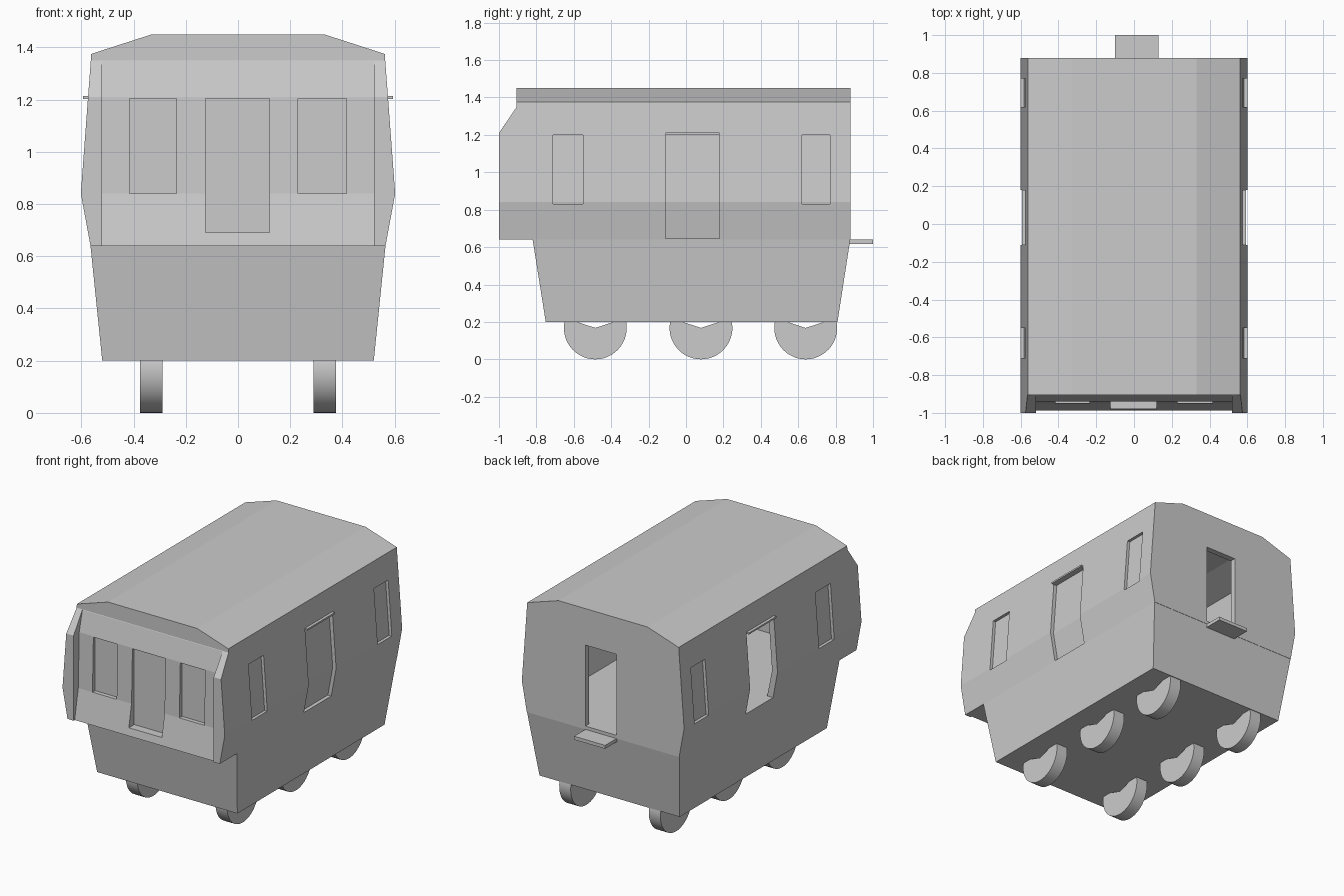
import bpy, bmesh, math
from mathutils import Vector

if "Cube" in bpy.data.objects:
    bpy.data.objects.remove(bpy.data.objects["Cube"])


def prism(name, pts, a, b, axis):
    """Extrude a closed 2D profile: axis 'y' takes (x, z), axis 'x' takes (y, z)."""
    bm = bmesh.new()
    put = (lambda p, t: (p[0], t, p[1])) if axis == 'y' else (lambda p, t: (t, p[0], p[1]))
    face = bm.faces.new([bm.verts.new(put(p, a)) for p in pts])
    ext = bmesh.ops.extrude_face_region(bm, geom=[face])
    move = Vector((0, b - a, 0)) if axis == 'y' else Vector((b - a, 0, 0))
    verts = [g for g in ext['geom'] if isinstance(g, bmesh.types.BMVert)]
    bmesh.ops.translate(bm, verts=verts, vec=move)
    return finish(name, bm)


def finish(name, bm):
    bmesh.ops.recalc_face_normals(bm, faces=bm.faces[:])
    me = bpy.data.meshes.new(name)
    bm.to_mesh(me)
    bm.free()
    ob = bpy.data.objects.new(name, me)
    bpy.context.collection.objects.link(ob)
    return ob


def box(name, x0, x1, y0, y1, z0, z1):
    return prism(name, [(x0, z0), (x1, z0), (x1, z1), (x0, z1)], y0, y1, 'y')


def cut(target, cutter):
    mod = target.modifiers.new('cut', 'BOOLEAN')
    mod.operation, mod.solver, mod.object = 'DIFFERENCE', 'EXACT', cutter
    bpy.context.view_layer.objects.active = target
    bpy.ops.object.modifier_apply(modifier=mod.name)
    bpy.data.objects.remove(cutter)


def wall(z):
    """Half width of the bulging side wall at height z."""
    if z < 0.84:
        return 0.565 + (z - 0.64) / 0.2 * 0.037
    return 0.602 - (z - 0.84) / 0.535 * 0.04


def mirrored(half):
    return half + [(-x, z) for x, z in reversed(half)]


def side_cut(target, side, y0, y1, z0, z1, depth):
    """Opening or recess that follows the slope of the side wall."""
    zs = [z0] + ([0.84] if z0 < 0.84 < z1 else []) + [z1]
    pts = [(side * (wall(z) - depth), z) for z in zs]
    pts += [(side * 0.8, z1), (side * 0.8, z0)]
    cut(target, prism('cutter', pts, y0, y1, 'y'))


# Upper body with its roof
body = prism('upper_body', mirrored(
    [(0.565, 0.64), (0.602, 0.84), (0.562, 1.375), (0.33, 1.45)]), -1.0, 0.88, 'y')

# Sloped front top, then recessed front panel between the side walls
cut(body, prism('cutter', [(-1.0, 1.21), (-0.905, 1.35), (-0.905, 1.6), (-1.2, 1.6), (-1.2, 1.21)],
                -0.8, 0.8, 'x'))
cut(body, prism('cutter', [(-0.906, 1.35), (-0.94, 1.21), (-0.95, 0.84), (-0.99, 0.63),
                           (-1.2, 0.63), (-1.2, 1.35)], -0.52, 0.52, 'x'))

# Hollow interior
cut(body, prism('cutter', mirrored(
    [(0.525, 0.66), (0.562, 0.84), (0.525, 1.35), (0.32, 1.415)]), -0.86, 0.84, 'y'))

# Front windows and front door recesses
for x0, x1, z0 in ((-0.415, -0.235, 0.84), (-0.125, 0.12, 0.69), (0.23, 0.415, 0.84)):
    cut(body, box('cutter', x0, x1, -1.2, -0.922, z0, 1.205))

# Side windows, closed door on the right, open door on the left
for s in (-1, 1):
    side_cut(body, s, -0.71, -0.55, 0.83, 1.2, 0.02)
    side_cut(body, s, 0.62, 0.77, 0.83, 1.2, 0.02)
side_cut(body, 1, -0.11, 0.18, 0.645, 1.205, 0.025)
side_cut(body, -1, -0.11, 0.18, 0.662, 1.205, 0.15)

# Open rear door
cut(body, box('cutter', -0.10, 0.13, 0.7, 1.1, 0.662, 1.205))

# Lower hull, tapering towards the bottom
bm = bmesh.new()
rings = []
for z, x, y0, y1 in ((0.2, 0.52, -0.75, 0.81), (0.64, 0.565, -0.82, 0.878)):
    rings.append([bm.verts.new(c) for c in ((-x, y0, z), (x, y0, z), (x, y1, z), (-x, y1, z))])
bm.faces.new(rings[0])
bm.faces.new(rings[1])
for i in range(4):
    j = (i + 1) % 4
    bm.faces.new((rings[0][i], rings[0][j], rings[1][j], rings[1][i]))
finish('lower_hull', bm)

# Ledges above the side doors and the rear step
for s, n in ((-1, 'left'), (1, 'right')):
    box(n + '_door_ledge', *sorted((s * 0.555, s * 0.593)), -0.11, 0.18, 1.202, 1.213)
box('rear_step', -0.10, 0.13, 0.86, 1.0, 0.617, 0.64)

# Wheels: discs with a wedge missing at the top
R, N = 0.168, 28
for y in (-0.485, 0.08, 0.64):
    arc = [(y, R)]
    for i in range(N + 1):
        a = math.radians(162 + 216 * i / N)
        arc.append((y + R * math.cos(a), R + R * math.sin(a)))
    for s, n in ((-1, 'left'), (1, 'right')):
        wheel = prism(n + '_wheel', arc, s * 0.29, s * 0.375, 'x')
        wheel.select_set(True)
bpy.context.view_layer.objects.active = wheel
bpy.ops.object.shade_smooth_by_angle(angle=math.radians(30))
